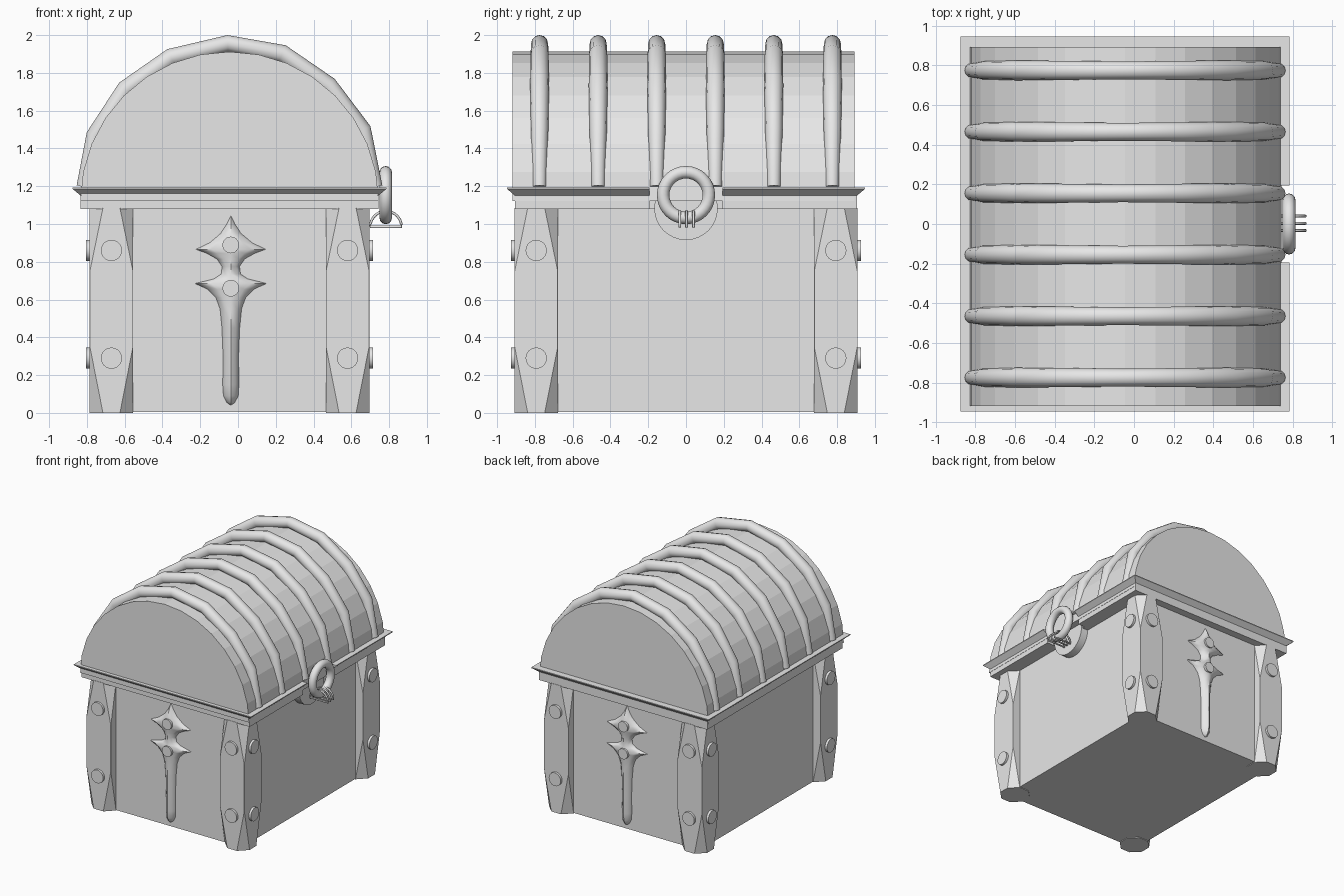
import bpy, bmesh, math
from mathutils import Vector, Matrix

cube = bpy.data.objects.get("Cube")
if cube:
    bpy.data.objects.remove(cube, do_unlink=True)

CX = -0.045                      # centre line of the chest
GREY = (0.8, 0.8, 0.8, 1)
mat = bpy.data.materials.new("light grey")
mat.use_nodes = True
mat.diffuse_color = GREY
mat.node_tree.nodes["Principled BSDF"].inputs["Base Color"].default_value = GREY


def finish(bm, name, smooth=None):
    bmesh.ops.recalc_face_normals(bm, faces=bm.faces)
    me = bpy.data.meshes.new(name)
    bm.to_mesh(me)
    bm.free()
    me.materials.append(mat)
    ob = bpy.data.objects.new(name, me)
    bpy.context.collection.objects.link(ob)
    if smooth:
        bpy.context.view_layer.objects.active = ob
        ob.select_set(True)
        bpy.ops.object.shade_smooth_by_angle(angle=math.radians(smooth))
        ob.select_set(False)
    return ob


def loft(name, rings, closed=False, caps=True, smooth=None):
    """Bridge rings of points that all have the same count."""
    bm = bmesh.new()
    loops = [[bm.verts.new(p) for p in ring] for ring in rings]
    n = len(loops[0])
    pairs = list(zip(loops, loops[1:])) + ([(loops[-1], loops[0])] if closed else [])
    for a, b in pairs:
        for i in range(n):
            j = (i + 1) % n
            bm.faces.new((a[i], a[j], b[j], b[i]))
    if caps and not closed:
        bm.faces.new(loops[0])
        bm.faces.new(loops[-1])
    return finish(bm, name, smooth)


def disc(name, centre, normal, radius, depth, sides=24):
    """Short cylinder centred on a point, facing along the normal."""
    bm = bmesh.new()
    turn = Vector(normal).to_track_quat('Z', 'Y').to_matrix().to_4x4()
    bmesh.ops.create_cone(bm, cap_ends=True, segments=sides, radius1=radius,
                          radius2=radius, depth=depth,
                          matrix=Matrix.Translation(centre) @ turn)
    return finish(bm, name, 40)


def tube(name, path, side, radii, sides=12, closed=False):
    """Round tube along a planar path; side is the normal of its plane."""
    rings, n = [], len(path)
    side = Vector(side)
    for i, p in enumerate(path):
        a = path[i - 1] if closed or i else path[0]
        b = path[(i + 1) % n] if closed or i < n - 1 else path[-1]
        out = (b - a).cross(side).normalized()
        angles = [math.tau * k / sides for k in range(sides)]
        rings.append([p + (out * math.cos(t) + side * math.sin(t)) * radii[i] for t in angles])
    return loft(name, rings, closed, smooth=50)


def rect(hx, hy, z):
    return [(CX + sx * hx, sy * hy, z) for sx, sy in ((-1, -1), (1, -1), (1, 1), (-1, 1))]


# Body box
loft("body", [rect(0.67, 0.84, 0.005), rect(0.67, 0.84, 1.15)])


# Corner posts, their upright edges chamfered towards both ends
def post_ring(x, y, z, c, h=0.115):
    pts = []
    for sx, sy in ((1, 1), (-1, 1), (-1, -1), (1, -1)):
        ends = [(x + sx * h, y + sy * (h - c), z), (x + sx * (h - c), y + sy * h, z)]
        pts += ends if sx * sy > 0 else ends[::-1]
    return pts


for sx, side in ((-1, "right"), (1, "left")):
    for sy, end in ((-1, "front"), (1, "back")):
        x, y = CX + sx * 0.625, sy * 0.793
        loft(f"{end}_{side}_post", [post_ring(x, y, z, c) for z, c in
             ((0, 0.07), (0.35, 0.001), (0.75, 0.001), (1.085, 0.07))])
        for z in (0.29, 0.86):
            disc(f"{end}_{side}_end_bolt", (x, sy * 0.908, z), (0, sy, 0), 0.056, 0.038)
            disc(f"{end}_{side}_side_bolt", (CX + sx * 0.74, y, z), (sx, 0, 0), 0.056, 0.038)


# Rim with a flared lip and a notch for the clasp
def rim_ring(hx, hy, z, notch=0.193, inner=0.68):
    a, b, c, d = rect(hx, hy, z)
    gap = [(b[0], -notch, z), (inner, -notch, z), (inner, notch, z), (b[0], notch, z)]
    return [a, b] + gap + [c, d]


loft("rim", [rim_ring(*r) for r in
     ((0.788, 0.905, 1.08), (0.788, 0.905, 1.15), (0.83, 0.947, 1.185), (0.83, 0.947, 1.192))])

# Barrel lid
arc = [math.pi * k / 16 for k in range(17)]
loft("lid", [[(CX + 0.79 * math.cos(t), y, 1.122 + 0.79 * math.sin(t)) for t in arc]
             for y in (-0.918, 0.893)])

# Ribs over the lid
outer = [(-0.855, 1.2), (-0.8, 1.487), (-0.627, 1.75), (-0.373, 1.926), (-0.055, 2.0),
         (0.25, 1.947), (0.51, 1.77), (0.7, 1.52), (0.765, 1.2)]
widths = [0.037, 0.046, 0.05, 0.048, 0.045, 0.048, 0.05, 0.046, 0.037]
hub = Vector((CX, 0, 1.122))
for k in range(6):
    path = []
    for (x, z), r in zip(outer, widths):
        p = Vector((x, 0, z))
        path.append(p - (p - hub).normalized() * r + Vector((0, -0.775 + 0.31 * k, 0)))
    tube(f"lid_rib_{k + 1}", path, (0, 1, 0), widths)

# Clasp: backing disc, ring and three thin loops
disc("clasp_plate", (0.65, 0, 1.083), (1, 0, 0), 0.168, 0.08, 32)
turns = [math.tau * k / 32 for k in range(32)]
tube("clasp_ring", [Vector((0.782, 0.121 * math.cos(t), 1.153 + 0.121 * math.sin(t))) for t in turns],
     (1, 0, 0), [0.033] * 32, closed=True)
for y in (-0.033, 0.003, 0.04):
    path = [Vector((0.783 + 0.083 * math.cos(t), y, 0.985 + 0.083 * math.sin(t))) for t in arc]
    tube("clasp_loop", path, (0, 1, 0), [0.007] * 17, 8, closed=True)

# Blade ornament on both ends: half widths down its height, domed across
blade = [(1.042, 0.002), (1.0, 0.022), (0.95, 0.055), (0.9, 0.115), (0.866, 0.188),
         (0.845, 0.13), (0.815, 0.075), (0.775, 0.047), (0.735, 0.052), (0.71, 0.09),
         (0.685, 0.193), (0.655, 0.125), (0.61, 0.08), (0.55, 0.058), (0.45, 0.048),
         (0.3, 0.042), (0.15, 0.044), (0.09, 0.04), (0.055, 0.022), (0.042, 0.004)]
for sy, end in ((-1, "front"), (1, "back")):
    rings = []
    for z, w in blade:
        rise = min(0.055, 0.01 + w)
        rings.append([(-0.038 + f * w, sy * (0.835 + rise * d), z) for f, d in
                      ((-1, 0), (-0.95, 0.25), (-0.55, 0.7), (0, 1), (0.55, 0.7), (0.95, 0.25), (1, 0))])
    loft(f"{end}_ornament", rings, smooth=50)
    for z in (0.889, 0.66):
        disc(f"{end}_ornament_stud", (-0.038, sy * 0.87, z), (0, sy, 0), 0.044, 0.06)
